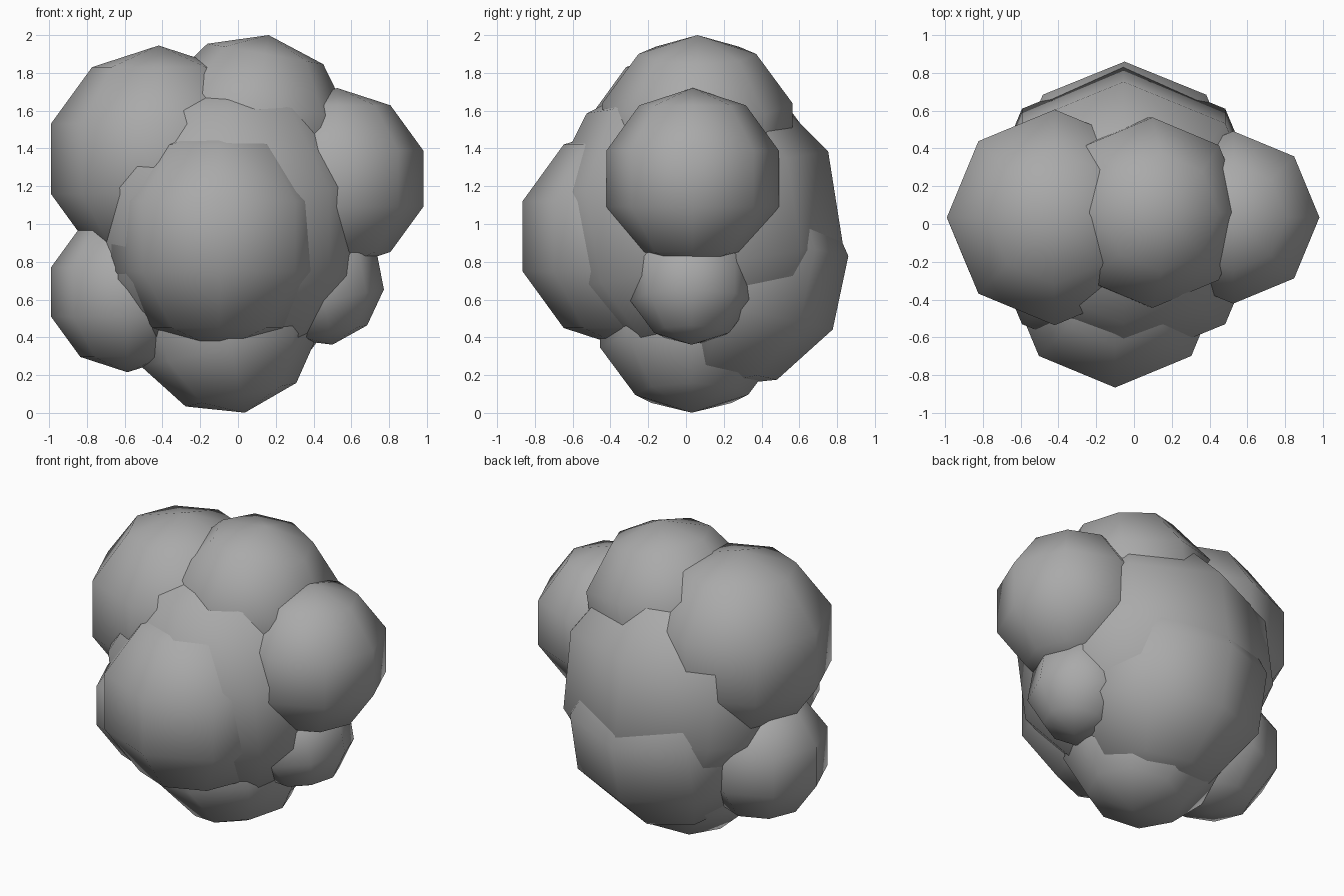
import bpy
from math import radians

cube = bpy.data.objects.get("Cube")
if cube:
    bpy.data.objects.remove(cube, do_unlink=True)

# One plain grey for the whole cluster
grey = bpy.data.materials.new("mid_grey")
grey.use_nodes = True
colour = (0.4, 0.4, 0.4, 1)
grey.diffuse_color = colour
shader = grey.node_tree.nodes["Principled BSDF"]
shader.inputs["Base Color"].default_value = colour
shader.inputs["Roughness"].default_value = 0.9


def lobe(name, radius, centre, tilt_x=0, tilt_y=0):
    """Low-poly ball with eight sides and five rings, smooth shaded."""
    bpy.ops.mesh.primitive_uv_sphere_add(
        segments=8, ring_count=5, radius=radius, location=centre,
        rotation=(radians(tilt_x), radians(tilt_y), 0))
    ball = bpy.context.object
    ball.name = name
    ball.data.materials.append(grey)
    bpy.ops.object.shade_smooth()


# Large core and the lobes in front of and behind it
lobe("core", 0.8, (-0.055, 0.04, 1.02), tilt_x=9)
lobe("front_lobe", 0.6, (-0.1, -0.295, 0.935))
lobe("back_lobe", 0.643, (-0.05, 0.22, 0.763), tilt_x=-12)

# Upper lobes
lobe("top_lobe", 0.53, (0.07, 0.06, 1.478), tilt_y=10)
lobe("upper_right_lobe", 0.6, (-0.42, 0.035, 1.345))
lobe("upper_left_lobe", 0.48, (0.525, 0.035, 1.24))

# Lower lobes
lobe("lower_right_lobe", 0.425, (-0.585, 0.03, 0.64))
lobe("lower_left_lobe", 0.34, (0.435, 0.03, 0.695), tilt_y=-11)
lobe("bottom_lobe", 0.51, (-0.07, 0.03, 0.5), tilt_y=-12)
